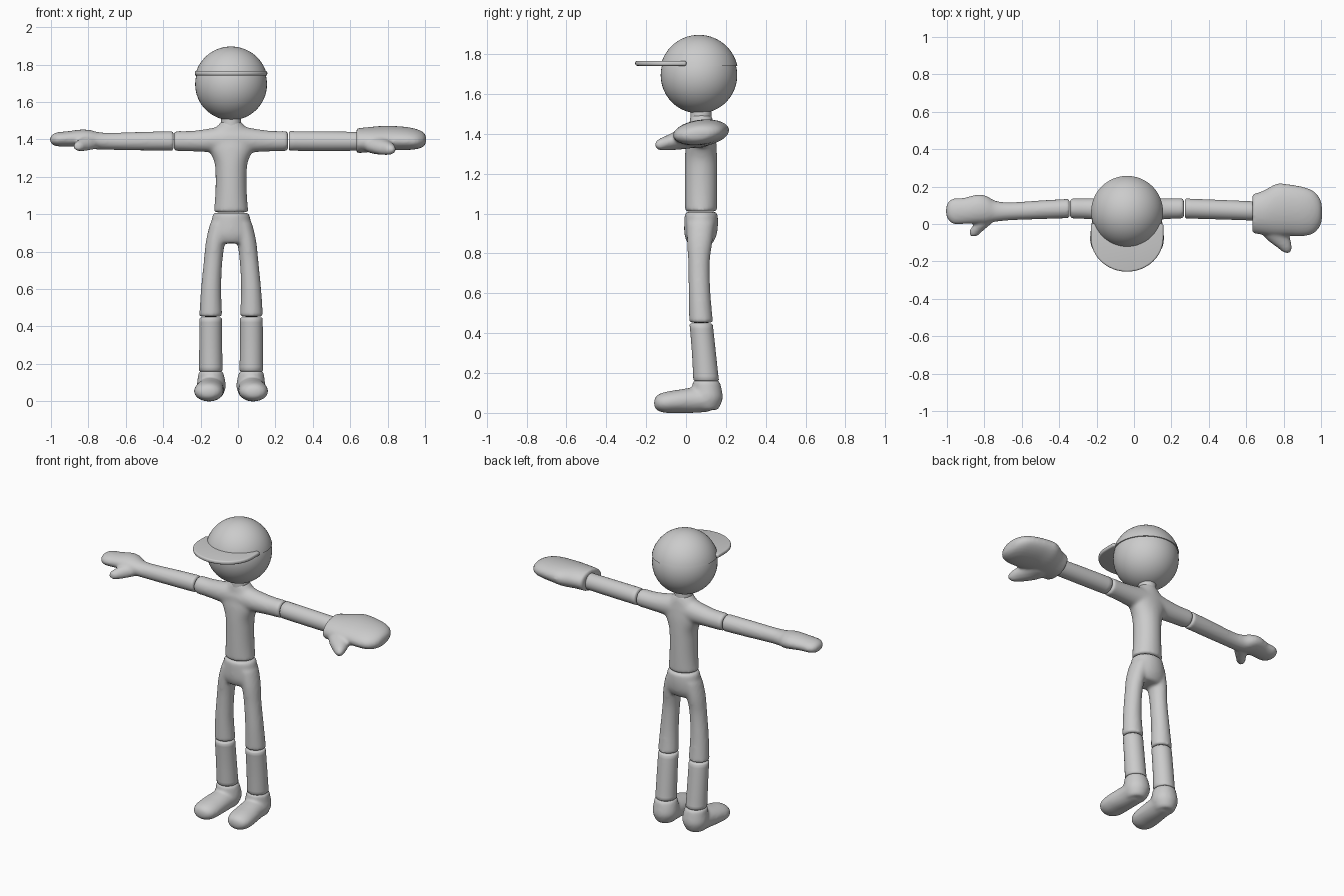
import bpy, bmesh, math
from mathutils import Vector

CX = -0.037  # body centre line
mat = bpy.data.materials.new("plain_grey")
mat.diffuse_color = (0.6, 0.6, 0.6, 1)


def spline(keys, steps):
    """Catmull-Rom through the key rings."""
    out = []
    for i in range(len(keys) - 1):
        p0, p1 = keys[max(i - 1, 0)], keys[i]
        p2, p3 = keys[i + 1], keys[min(i + 2, len(keys) - 1)]
        for s in range(steps):
            t = s / steps
            out.append([0.5 * (2*b + (c - a)*t + (2*a - 5*b + 4*c - d)*t*t + (3*b - a - 3*c + d)*t**3)
                        for a, b, c, d in zip(p0, p1, p2, p3)])
    return out + [list(keys[-1])]


def loft(bm, axis, keys, tilt=0.0, steps=4, n=32):
    """Ring: position along axis, two centre coordinates, two radii. Ends are softened."""
    rings = spline(keys, steps)
    for end, sign in ((0, 1), (-1, -1)):
        r = list(rings[end])
        d = 0.006 * sign * (1 if keys[-1][0] > keys[0][0] else -1)
        rings[end][0] += d
        r[3], r[4] = max(r[3] - 0.006, 0.002), max(r[4] - 0.006, 0.002)
        rings.insert(0, r) if end == 0 else rings.append(r)
    loops = []
    for p, u, v, ru, rv in rings:
        loop = []
        for k in range(n):
            a = 2 * math.pi * k / n
            du, dv = abs(ru) * math.cos(a), abs(rv) * math.sin(a)
            uu = u + du * math.cos(tilt) - dv * math.sin(tilt)
            vv = v + du * math.sin(tilt) + dv * math.cos(tilt)
            co = {'x': (p, uu, vv), 'y': (uu, p, vv), 'z': (uu, vv, p)}[axis]
            loop.append(bm.verts.new(co))
        loops.append(loop)
    for a, b in zip(loops, loops[1:]):
        for k in range(n):
            j = (k + 1) % n
            bm.faces.new((a[k], a[j], b[j], b[k]))
    bm.faces.new(loops[0][::-1])
    bm.faces.new(loops[-1])


def finish(name, bm, blend=0, voxel=0.009):
    bmesh.ops.recalc_face_normals(bm, faces=bm.faces)
    for f in bm.faces:
        f.smooth = True
    me = bpy.data.meshes.new(name)
    bm.to_mesh(me)
    bm.free()
    me.materials.append(mat)
    ob = bpy.data.objects.new(name, me)
    bpy.context.collection.objects.link(ob)
    if blend:
        m = ob.modifiers.new("fuse", 'REMESH')
        m.mode = 'VOXEL'
        m.voxel_size = voxel
        m.use_smooth_shade = True
        s = ob.modifiers.new("soften", 'SMOOTH')
        s.factor = 0.5
        s.iterations = blend
    return ob


def part(name, lofts, blend=0):
    bm = bmesh.new()
    for axis, keys, *tilt in lofts:
        loft(bm, axis, keys, *tilt)
    return finish(name, bm, blend)


def dome(name, centre, r, cut=None):
    bm = bmesh.new()
    bmesh.ops.create_uvsphere(bm, u_segments=48, v_segments=32, radius=r)
    bmesh.ops.translate(bm, verts=bm.verts, vec=centre)
    if cut is not None:
        bmesh.ops.bisect_plane(bm, geom=bm.verts[:] + bm.edges[:] + bm.faces[:],
                               plane_co=(0, 0, cut), plane_no=(0, 0, -1), clear_outer=True)
        bmesh.ops.holes_fill(bm, edges=[e for e in bm.edges if e.is_boundary])
    finish(name, bm)
    bpy.context.view_layer.objects.active = bpy.data.objects[name]
    bpy.data.objects[name].select_set(True)
    bpy.ops.object.shade_smooth_by_angle(angle=math.radians(40))
    bpy.data.objects[name].select_set(False)


# head and cap
dome("head", (CX, 0.065, 1.695), 0.192)
dome("cap_crown", (CX, 0.065, 1.70), 0.197, cut=1.742)

# cap brim: rounded peak with a bevelled edge
bm = bmesh.new()
outline = [(CX + 0.194, 0.0), (CX + 0.194, -0.04)]
for k in range(25):
    a = math.pi * k / 24
    outline.append((CX + 0.194 * math.cos(a), -0.075 - 0.18 * math.sin(a)))
outline += [(CX - 0.194, -0.04), (CX - 0.194, 0.0), (CX, 0.03)]
f = bm.faces.new([bm.verts.new((x, y, 1.742)) for x, y in outline])
ext = bmesh.ops.extrude_face_region(bm, geom=[f])
bmesh.ops.translate(bm, verts=[v for v in ext['geom'] if isinstance(v, bmesh.types.BMVert)], vec=(0, 0, 0.024))
brim = finish("cap_brim", bm)
bev = brim.modifiers.new("round_edge", 'BEVEL')
bev.width, bev.segments = 0.009, 3

# neck
part("neck", [('z', [(1.44, CX, 0.075, 0.055, 0.055), (1.53, CX, 0.075, 0.052, 0.052)])])

# shirt: torso fused with both sleeves
part("shirt", [
    ('z', [(1.01, CX, 0.075, 0.093, 0.081), (1.1, CX, 0.075, 0.085, 0.082), (1.2, CX, 0.075, 0.083, 0.082),
           (1.28, CX, 0.075, 0.09, 0.081), (1.36, CX, 0.076, 0.125, 0.076), (1.42, CX, 0.078, 0.13, 0.066),
           (1.47, CX, 0.077, 0.075, 0.058), (1.5, CX, 0.075, 0.05, 0.05)]),
    ('x', [(-0.342, 0.083, 1.392, 0.055, 0.054), (-0.25, 0.082, 1.391, 0.056, 0.055),
           (-0.15, 0.078, 1.395, 0.062, 0.064), (CX, 0.075, 1.40, 0.07, 0.08),
           (0.08, 0.078, 1.395, 0.062, 0.064), (0.18, 0.082, 1.391, 0.056, 0.055),
           (0.268, 0.083, 1.392, 0.055, 0.054)])], blend=12)

# trousers: hips fused with two thighs
hips = [('z', [(1.008, CX, 0.076, 0.096, 0.082), (0.95, CX, 0.076, 0.108, 0.085),
               (0.89, CX, 0.073, 0.116, 0.08), (0.845, CX, 0.07, 0.10, 0.06)])]
for s in (-1, 1):
    hips.append(('z', [(0.96, CX + s*0.055, 0.075, 0.055, 0.07), (0.86, CX + s*0.082, 0.069, 0.052, 0.064),
                       (0.75, CX + s*0.096, 0.065, 0.050, 0.054), (0.6, CX + s*0.107, 0.068, 0.054, 0.055),
                       (0.452, CX + s*0.109, 0.076, 0.062, 0.060)]))
part("trousers", hips, blend=10)

for s, side in ((-1, "right"), (1, "left")):
    # lower legs
    x = CX + s * 0.109
    part(side + "_lower_leg", [('z', [(0.448, x, 0.076, 0.06, 0.058), (0.3, x, 0.09, 0.061, 0.06),
                                      (0.16, x - s*0.001, 0.101, 0.063, 0.064)])])
    # shoes: ankle fused with the foot
    part(side + "_shoe", [
        ('z', [(0.162, x, 0.101, 0.064, 0.067), (0.12, x - s*0.003, 0.105, 0.073, 0.074),
               (0.07, x - s*0.003, 0.106, 0.077, 0.078), (0.015, x, 0.1, 0.055, 0.062)]),
        ('y', [(0.12, x - s*0.002, 0.068, 0.074, 0.062), (0.04, x + s*0.002, 0.064, 0.074, 0.064),
               (-0.04, x + s*0.008, 0.058, 0.079, 0.058), (-0.10, x + s*0.011, 0.053, 0.077, 0.053),
               (-0.14, x + s*0.012, 0.051, 0.06, 0.041), (-0.16, x + s*0.012, 0.05, 0.026, 0.02)])],
        blend=7)

# bare arm: forearm fused with palm, fingers and thumb
part("right_forearm_and_hand", [
    ('x', [(-0.344, 0.083, 1.392, 0.052, 0.052), (-0.5, 0.076, 1.391, 0.05, 0.05),
           (-0.66, 0.068, 1.39, 0.048, 0.046), (-0.74, 0.068, 1.392, 0.056, 0.046),
           (-0.79, 0.077, 1.4, 0.074, 0.05), (-0.84, 0.08, 1.406, 0.077, 0.047),
           (-0.91, 0.07, 1.403, 0.07, 0.041), (-0.96, 0.068, 1.401, 0.069, 0.038),
           (-0.99, 0.07, 1.4, 0.052, 0.029), (-1.006, 0.071, 1.4, 0.02, 0.012)]),
    ('y', [(0.05, -0.77, 1.385, 0.05, 0.036), (0.0, -0.81, 1.377, 0.045, 0.036),
           (-0.035, -0.842, 1.367, 0.036, 0.03), (-0.06, -0.855, 1.362, 0.023, 0.02),
           (-0.066, -0.857, 1.361, 0.01, 0.01)])], blend=5)

# gloved arm: forearm and large mitt
part("left_forearm", [('x', [(0.272, 0.083, 1.392, 0.053, 0.052), (0.45, 0.077, 1.391, 0.052, 0.052),
                             (0.66, 0.069, 1.39, 0.051, 0.05)])])
part("left_mitt", [
    ('x', [(0.633, 0.055, 1.393, 0.105, 0.066), (0.69, 0.06, 1.398, 0.118, 0.066),
           (0.76, 0.075, 1.404, 0.14, 0.066), (0.82, 0.075, 1.407, 0.139, 0.064),
           (0.90, 0.067, 1.405, 0.133, 0.06), (0.955, 0.063, 1.402, 0.117, 0.052),
           (0.99, 0.062, 1.40, 0.082, 0.038), (1.006, 0.061, 1.40, 0.04, 0.018)], 0.12),
    ('y', [(0.04, 0.73, 1.385, 0.085, 0.055), (-0.03, 0.745, 1.372, 0.078, 0.05),
           (-0.085, 0.775, 1.358, 0.062, 0.04), (-0.13, 0.808, 1.348, 0.036, 0.03),
           (-0.155, 0.818, 1.345, 0.016, 0.015)])], blend=5)
